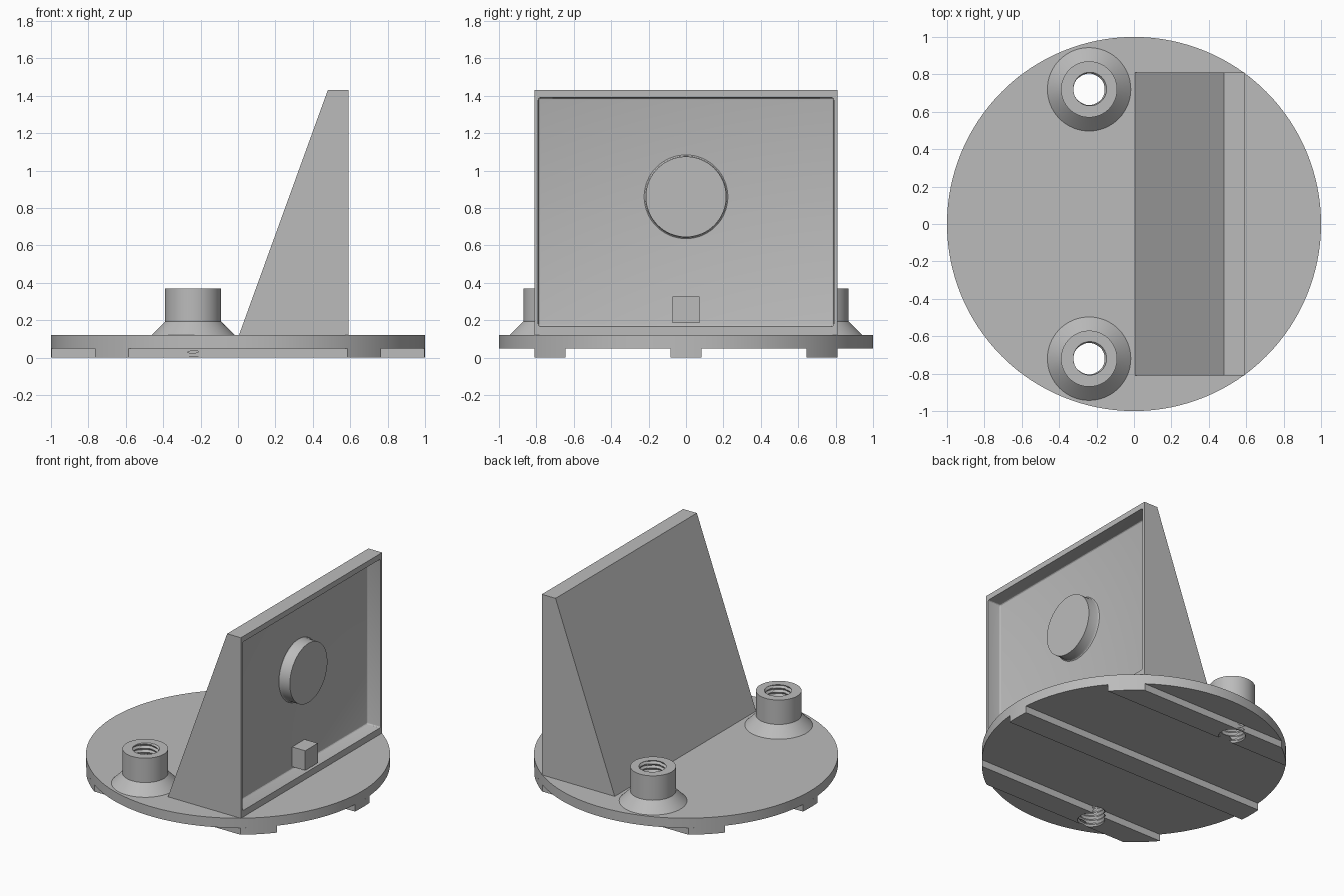
import bpy, bmesh
from math import sin, cos, pi, sqrt
from mathutils import Vector, Matrix

cube = bpy.data.objects.get("Cube")
if cube:
    bpy.data.objects.remove(cube, do_unlink=True)

grey = bpy.data.materials.new("plain grey")
grey.use_nodes = True
grey.diffuse_color = (0.5, 0.5, 0.5, 1)
grey.node_tree.nodes["Principled BSDF"].inputs["Base Color"].default_value = (0.5, 0.5, 0.5, 1)


def finish(name, bm):
    bmesh.ops.recalc_face_normals(bm, faces=bm.faces)
    mesh = bpy.data.meshes.new(name)
    bm.to_mesh(mesh)
    bm.free()
    mesh.materials.append(grey)
    ob = bpy.data.objects.new(name, mesh)
    bpy.context.collection.objects.link(ob)
    return ob


def prism(name, points, sweep):
    """Closed outline of 3D points swept along a vector."""
    bm = bmesh.new()
    face = bm.faces.new([bm.verts.new(p) for p in points])
    new = bmesh.ops.extrude_face_region(bm, geom=[face])["geom"]
    verts = [g for g in new if isinstance(g, bmesh.types.BMVert)]
    bmesh.ops.translate(bm, verts=verts, vec=Vector(sweep))
    return finish(name, bm)


def box(name, lo, hi):
    (x0, y0, z0), (x1, y1, z1) = lo, hi
    return prism(name, [(x0, y0, z0), (x1, y0, z0), (x1, y1, z0), (x0, y1, z0)], (0, 0, z1 - z0))


def lathe(name, radius_at, heights, centre, sides):
    """Stacked rings; radius_at(ring, turn) gives the radius."""
    bm = bmesh.new()
    rings = []
    for i, z in enumerate(heights):
        ring = []
        for k in range(sides):
            r = radius_at(i, k / sides)
            a = 2 * pi * k / sides
            ring.append(bm.verts.new((centre[0] + r * cos(a), centre[1] + r * sin(a), z)))
        rings.append(ring)
    for low, high in zip(rings, rings[1:]):
        for k in range(sides):
            n = (k + 1) % sides
            bm.faces.new((low[k], low[n], high[n], high[k]))
    bm.faces.new(rings[0])
    bm.faces.new(rings[-1])
    return finish(name, bm)


def apply_modifier(ob, mod):
    bpy.context.view_layer.objects.active = ob
    bpy.ops.object.modifier_apply(modifier=mod.name)


def cut(ob, cutter):
    mod = ob.modifiers.new("cut", "BOOLEAN")
    mod.operation = "DIFFERENCE"
    mod.solver = "EXACT"
    mod.object = cutter
    apply_modifier(ob, mod)


def bevel(ob, width):
    mod = ob.modifiers.new("bevel", "BEVEL")
    mod.width = width
    mod.segments = 3
    apply_modifier(ob, mod)


# Round base plate
base = lathe("base_plate", lambda i, t: 1, (0.05, 0.12), (0, 0), 128)

# Three rails under the base, ends following its rim
rails = []
for name, y0, y1 in (("right_rail", -0.81, -0.645), ("middle_rail", -0.083, 0.083),
                     ("left_rail", 0.645, 0.81)):
    ys = [y0 + (y1 - y0) * i / 8 for i in range(9)]
    arc = [(sqrt(1 - y * y), y, 0) for y in ys]
    rails.append(prism(name, arc + [(-x, y, 0) for x, y, z in reversed(arc)], (0, 0, 0.05)))

# Wedge-shaped upright with a recessed panel
wedge = prism("wedge_upright", [(0.005, -0.81, 0.12), (0.59, -0.81, 0.12),
                                (0.59, -0.81, 1.43), (0.48, -0.81, 1.43)], (0, 1.62, 0))
recess = box("recess_cutter", (0.485, -0.79, 0.167), (0.7, 0.79, 1.39))
bevel(recess, 0.012)
cut(wedge, recess)

# Round button and small block standing in the recess
button = lathe("round_button", lambda i, t: (0.23, 0.219, 0.215, 0.215)[i],
               (0.48, 0.489, 0.5, 0.567), (0, 0), 64)
button.data.transform(Matrix.Translation((0, 0, 0.86)) @ Matrix.Rotation(pi / 2, 4, "Y"))
button.data.transform(Matrix.Translation((0, 0, 0)))
block = box("small_block", (0.48, -0.072, 0.185), (0.59, 0.072, 0.328))

# Flared sockets with threaded through-holes
PITCH, STEPS = 0.03, 6


def thread_radius(i, turn):
    phase = (i / STEPS - turn) % 1
    return 0.083 + 0.013 * (1 - abs(2 * phase - 1))


cutters = [recess]
sockets = []
for name, y, rail in (("right_socket", -0.72, rails[0]), ("left_socket", 0.72, rails[2])):
    socket = lathe(name, lambda i, t: (0.223, 0.15, 0.15)[i], (0.12, 0.193, 0.37), (-0.24, y), 64)
    heights = [-0.0371 + PITCH * i / STEPS for i in range(90)]
    thread = lathe("thread_cutter", thread_radius, heights, (-0.24, y), 30)
    for part in (socket, base, rail):
        cut(part, thread)
    sockets.append(socket)
    cutters.append(thread)

for ob in cutters:
    bpy.data.objects.remove(ob, do_unlink=True)

# Smooth round surfaces, keep edges sharp
bpy.ops.object.select_all(action="DESELECT")
for ob in [base, wedge, button, block] + rails + sockets:
    ob.select_set(True)
bpy.context.view_layer.objects.active = base
bpy.ops.object.shade_smooth_by_angle(angle=0.5)
